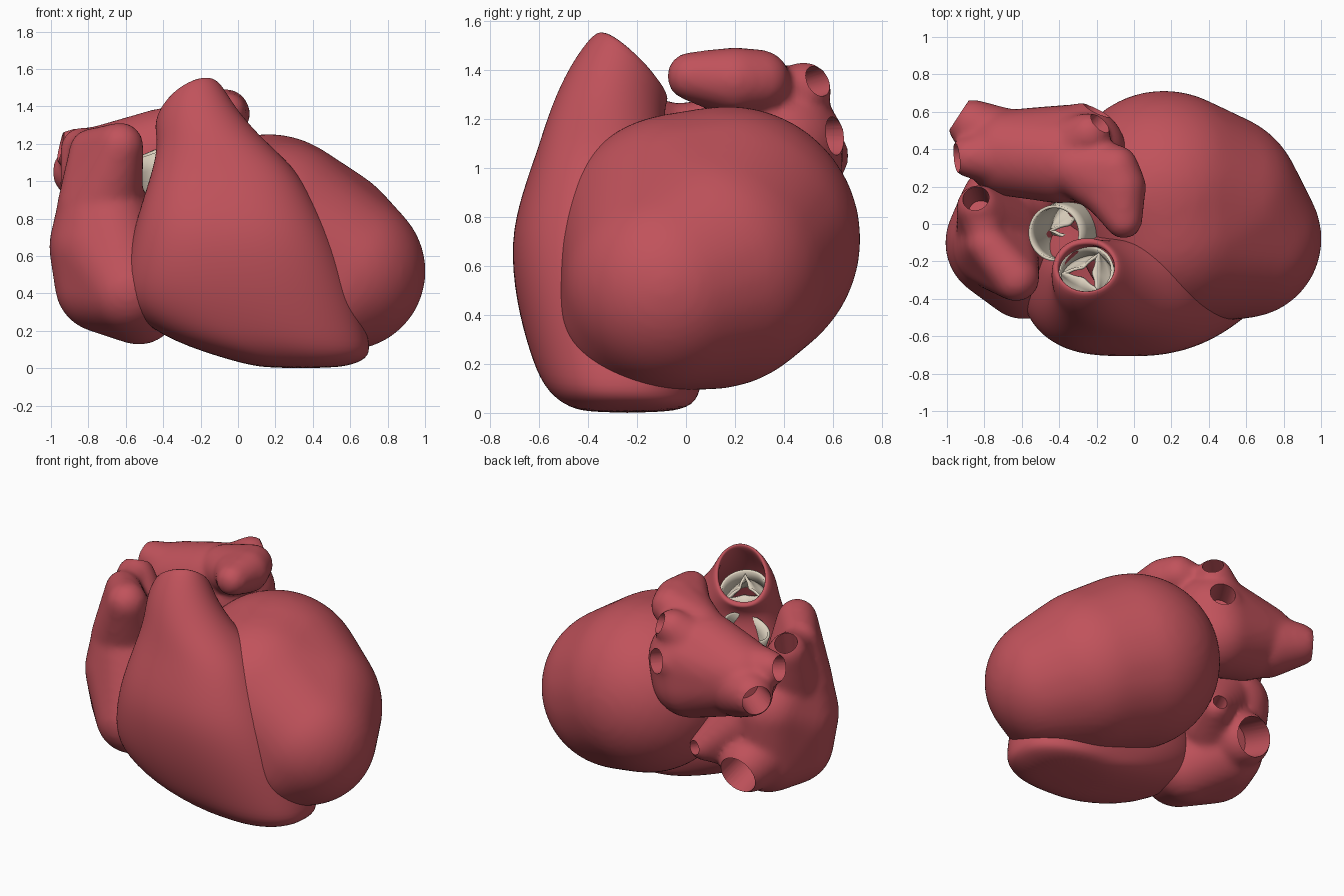
import bpy, bmesh, math
from mathutils import Vector, Matrix

if "Cube" in bpy.data.objects:
    bpy.data.objects.remove(bpy.data.objects["Cube"])


def material(name, color):
    m = bpy.data.materials.new(name)
    m.diffuse_color = color
    m.use_nodes = True
    m.node_tree.nodes["Principled BSDF"].inputs["Base Color"].default_value = m.diffuse_color
    return m


RED = material("muscle_red", (0.53, 0.085, 0.105, 1))
CREAM = material("valve_cream", (0.72, 0.64, 0.52, 1))


def make(name, bm, mat):
    bmesh.ops.recalc_face_normals(bm, faces=bm.faces[:])
    me = bpy.data.meshes.new(name)
    bm.to_mesh(me)
    bm.free()
    ob = bpy.data.objects.new(name, me)
    bpy.context.collection.objects.link(ob)
    me.materials.append(mat)
    bpy.ops.object.select_all(action='DESELECT')
    bpy.context.view_layer.objects.active = ob
    ob.select_set(True)
    return ob


def apply_all(ob):
    bpy.context.view_layer.objects.active = ob
    for m in list(ob.modifiers):
        bpy.ops.object.modifier_apply(modifier=m.name)


def smooth(ob, angle=50):
    bpy.ops.object.select_all(action='DESELECT')
    bpy.context.view_layer.objects.active = ob
    ob.select_set(True)
    bpy.ops.object.shade_smooth_by_angle(angle=math.radians(angle))


def aim(center, axis):
    q = Vector((0, 0, 1)).rotation_difference(Vector(axis))
    return Matrix.Translation(center) @ q.to_matrix().to_4x4()


# evenly spread directions used for every ball
BALL = []
for i in range(500):
    h = 1 - 2 * (i + 0.5) / 500
    BALL.append(Vector((math.sqrt(1 - h * h) * math.cos(i * 2.39996),
                        math.sqrt(1 - h * h) * math.sin(i * 2.39996), h)))


def chamber(name, groups, openings=(), soft=10):
    """Fuse hulls of balls (x, y, z, r) into one soft body, then hollow the vessel mouths."""
    bm = bmesh.new()
    for group in groups:
        part = bmesh.new()
        for x, y, z, r in group:
            for d in BALL:
                part.verts.new(Vector((x, y, z)) + d * r)
        bmesh.ops.convex_hull(part, input=part.verts[:])
        loose = [v for v in part.verts if not v.link_faces]
        bmesh.ops.delete(part, geom=loose, context='VERTS')
        bmesh.ops.recalc_face_normals(part, faces=part.faces[:])
        tmp = bpy.data.meshes.new("hull")
        part.to_mesh(tmp)
        part.free()
        bm.from_mesh(tmp)
        bpy.data.meshes.remove(tmp)
    ob = make(name, bm, RED)
    m = ob.modifiers.new("fuse", 'REMESH')
    m.mode, m.voxel_size = 'VOXEL', 0.02
    m = ob.modifiers.new("soften", 'SMOOTH')
    m.iterations, m.factor = soft, 0.5
    apply_all(ob)
    # vessel mouths
    for c, axis, r, depth in openings:
        cb = bmesh.new()
        bmesh.ops.create_cone(cb, cap_ends=True, segments=32, radius1=r * 0.85, radius2=r,
                              depth=depth + 0.2,
                              matrix=aim(c, axis) @ Matrix.Translation((0, 0, (0.2 - depth) / 2)))
        cut = make("mouth_cutter", cb, RED)
        cut.hide_render = True
        b = ob.modifiers.new("mouth", 'BOOLEAN')
        b.operation, b.solver, b.object = 'DIFFERENCE', 'EXACT', cut
        apply_all(ob)
        bpy.data.objects.remove(cut)
    smooth(ob)
    return ob


def bridge(bm, rings):
    n = len(rings[0])
    for a, b in zip(rings, rings[1:]):
        for i in range(n):
            j = (i + 1) % n
            bm.faces.new((a[i], a[j], b[j], b[i]))


def tube(name, center, axis, r, profile, leaf_z, mat):
    """Ring-shaped valve: a wall from a (radius, height) profile plus three cusps."""
    bm = bmesh.new()
    n, M = 48, aim(center, axis)
    ang = [2 * math.pi * i / n for i in range(n)]
    wall = [[bm.verts.new(M @ Vector((r * k * math.cos(a), r * k * math.sin(a), z)))
             for a in ang] for k, z in profile]
    bridge(bm, wall)
    cusps = []
    for t in (0, 0.35, 0.7, 1):
        ring = []
        for a in ang:
            seam = abs(math.cos(1.5 * a)) ** 0.7
            k = 1 - t * (0.12 + 0.6 * seam)
            z = leaf_z + 0.35 * r * (t * t - seam * (1 - t))
            ring.append(bm.verts.new(M @ Vector((r * k * math.cos(a), r * k * math.sin(a), z))))
        cusps.append(ring)
    bridge(bm, cusps)
    ob = make(name, bm, mat)
    m = ob.modifiers.new("thickness", 'SOLIDIFY')
    m.thickness, m.offset = 0.016, -1
    smooth(ob)
    return ob


# left ventricle: blunt egg, apex low at the front right
chamber("left_ventricle", [
    [(.16, .17, .71, .545), (.20, -.02, .72, .505), (.40, .10, .60, .505),
     (.58, -.08, .52, .425), (.50, -.17, .43, .345)]], soft=25)

# right ventricle: slices x0, x1, y0, y1, z, slope in x, slope in y, ending in the outflow mouth
slices = [(.15, .53, -.40, -.08, .00, 0, 0), (.0, .65, -.50, .04, .03, 0, 0),
          (-.36, .715, -.585, .06, .11, -.06, 0), (-.59, .69, -.64, .10, .25, -.08, 0),
          (-.62, .62, -.695, .10, .45, 0, 0), (-.57, .52, -.72, .08, .70, 0, 0),
          (-.51, .41, -.67, .0, .90, 0, 0), (-.45, .30, -.605, -.08, 1.08, 0, 0),
          (-.43, .12, -.555, -.09, 1.22, .05, -.1), (-.445, -.02, -.48, -.08, 1.34, .25, -.35),
          (-.435, -.085, -.375, -.07, 1.42, .45, -.85)]
bm = bmesh.new()
rings = []
for x0, x1, y0, y1, z, sx, sy in slices:
    ring = []
    for i in range(40):
        a = 2 * math.pi * i / 40
        c, s = math.cos(a), math.sin(a)
        p = 1 if z > 1.2 else 0.84 if c > 0 or z > 1 else 0.68
        dx = (x1 - x0) / 2 * math.copysign(abs(c) ** p, c)
        dy = (y1 - y0) / 2 * math.copysign(abs(s) ** (0.84 if z < 1.2 else 1), s)
        ring.append(bm.verts.new(((x0 + x1) / 2 + dx, (y0 + y1) / 2 + dy, z + sx * dx + sy * dy)))
    rings.append(ring)
bridge(bm, rings)
bm.faces.new(rings[0])
rv = make("right_ventricle", bm, RED)
m = rv.modifiers.new("wall", 'SOLIDIFY')
m.thickness, m.offset = 0.04, -1
m = rv.modifiers.new("round", 'SUBSURF')
m.levels = m.render_levels = 2
smooth(rv, 80)

# right atrium with auricle, upper and lower great veins and small sinus
chamber("right_atrium", [
    [(-.70, -.10, .65, .31), (-.59, -.28, .42, .23), (-.66, .06, .43, .25),
     (-.73, -.12, .92, .22), (-.53, -.12, .34, .215), (-.72, -.10, .45, .26),
     (-.70, .10, .75, .23)],
    [(-.73, -.03, .90, .22), (-.83, .09, 1.17, .12)],
    [(-.74, -.12, .85, .23), (-.79, -.10, 1.17, .11), (-.63, -.29, 1.19, .125)],
    [(-.79, -.08, 1.16, .10), (-.83, .09, 1.17, .11)],
    [(-.66, .08, .50, .24), (-.65, .26, .42, .175)],
    [(-.60, .12, .72, .2), (-.50, .15, .50, .17), (-.37, .34, .50, .09)]],
    [((-.84, .12, 1.19), (-.1, .3, 1), .075, .2),
     ((-.65, .34, .40), (0, 1, -.3), .135, .2),
     ((-.36, .38, .505), (.4, 1, .1), .05, .1)])

# left atrium with appendage and four lung veins
chamber("left_atrium", [
    [(-.68, .38, 1.08, .23), (-.30, .38, 1.10, .26), (-.40, .35, 1.15, .24),
     (-.32, .39, .97, .25), (-.55, .37, 1.0, .22)],
    [(-.35, .35, 1.0, .24), (-.15, .27, .85, .22)],
    [(-.70, .36, 1.13, .17), (-.88, .36, 1.17, .11)],
    [(-.70, .42, 1.03, .20), (-.86, .53, 1.05, .135)],
    [(-.35, .40, 1.20, .17), (-.24, .48, 1.32, .115)],
    [(-.35, .42, 1.08, .21), (-.27, .52, 1.12, .13)],
    [(-.30, .30, 1.27, .16), (-.10, .30, 1.36, .125), (-.07, .20, 1.36, .135),
     (-.15, .16, 1.33, .12)],
    [(-.07, .20, 1.36, .135), (-.15, .16, 1.34, .12), (-.055, .02, 1.375, .10)]],
    [((-.93, .355, 1.18), (-1, -.1, .2), .085, .2),
     ((-.91, .56, 1.05), (-.8, .6, 0), .10, .2),
     ((-.20, .52, 1.35), (.7, .7, .2), .07, .15),
     ((-.22, .58, 1.13), (.5, .8, .05), .085, .15)])

# cream valves: aortic root, outflow valve, and the ring between right chambers
tube("aortic_root", (-.36, -.04, 1.00), (-.35, -.05, .93), .155,
     [(1.0, -.22), (1.06, -.1), (1.08, .0), (1.0, .1), (.97, .18)], -.14, CREAM)
tube("outflow_valve", (-.25, -.28, 1.25), (-.1, .4, .85), .15,
     [(1.0, -.08), (1.03, 0), (1.0, .07)], .0, CREAM)
tube("right_inlet_valve", (-.54, -.17, .56), (1, -.2, 0), .27,
     [(1.0, -.05), (1.03, 0), (1.0, .05)], 0, CREAM)
